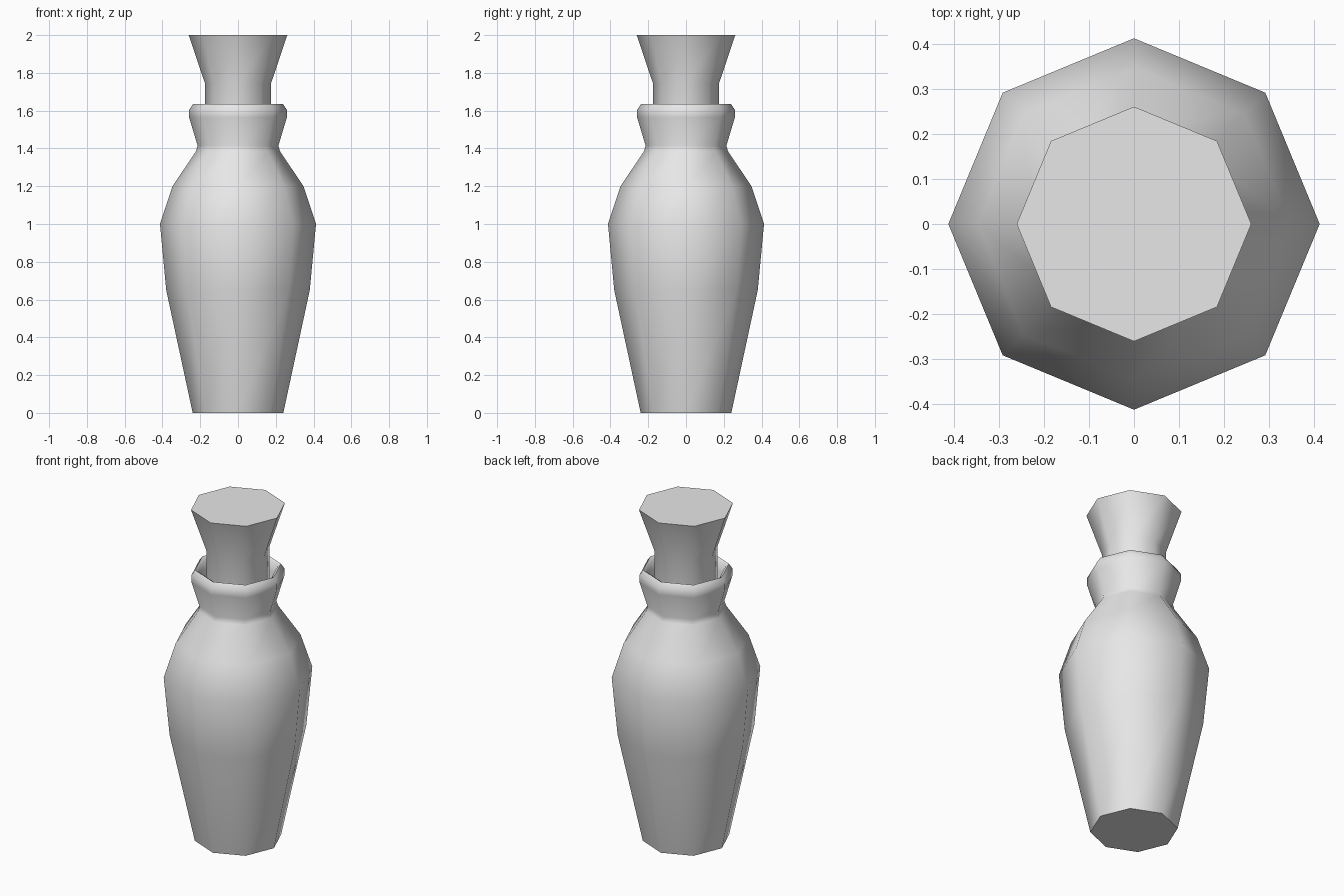
import bpy, bmesh, math

if "Cube" in bpy.data.objects:
    bpy.data.objects.remove(bpy.data.objects["Cube"])

SIDES = 8

grey = bpy.data.materials.new("plain_grey")
grey.diffuse_color = (0.8, 0.8, 0.8, 1)
grey.use_nodes = True
grey.node_tree.nodes["Principled BSDF"].inputs["Base Color"].default_value = grey.diffuse_color


def lathe(name, profile, cap_start=True, cap_end=True):
    """Turn a (radius, height) profile into an eight-sided solid with corners on the axes."""
    bm = bmesh.new()
    rings = []
    for r, z in profile:
        rings.append([bm.verts.new((r * math.cos(math.tau * i / SIDES),
                                    r * math.sin(math.tau * i / SIDES), z))
                      for i in range(SIDES)])
    for a, b in zip(rings, rings[1:]):
        for i in range(SIDES):
            j = (i + 1) % SIDES
            bm.faces.new((a[i], a[j], b[j], b[i]))
    if cap_start:
        bm.faces.new(rings[0][::-1])
    if cap_end:
        bm.faces.new(rings[-1])
    mesh = bpy.data.meshes.new(name)
    bm.to_mesh(mesh)
    bm.free()
    mesh.materials.append(grey)
    obj = bpy.data.objects.new(name, mesh)
    bpy.context.collection.objects.link(obj)
    # Soft body corners, crisp rims and caps
    bpy.ops.object.select_all(action='DESELECT')
    obj.select_set(True)
    bpy.context.view_layer.objects.active = obj
    bpy.ops.object.shade_smooth_by_angle(angle=math.radians(60))
    return obj


# Bottle: tapered body, shoulder, flared lip and the inside of the neck
lathe("bottle", [
    (0.24, 0.0), (0.38, 0.65), (0.413, 1.0), (0.347, 1.2),
    (0.222, 1.385), (0.214, 1.415), (0.259, 1.565), (0.259, 1.605),
    (0.238, 1.635), (0.222, 1.625), (0.215, 1.57), (0.178, 1.43),
])

# Stopper: straight plug that widens to a flat top
lathe("stopper", [(0.175, 1.43), (0.175, 1.745), (0.261, 2.0)])
